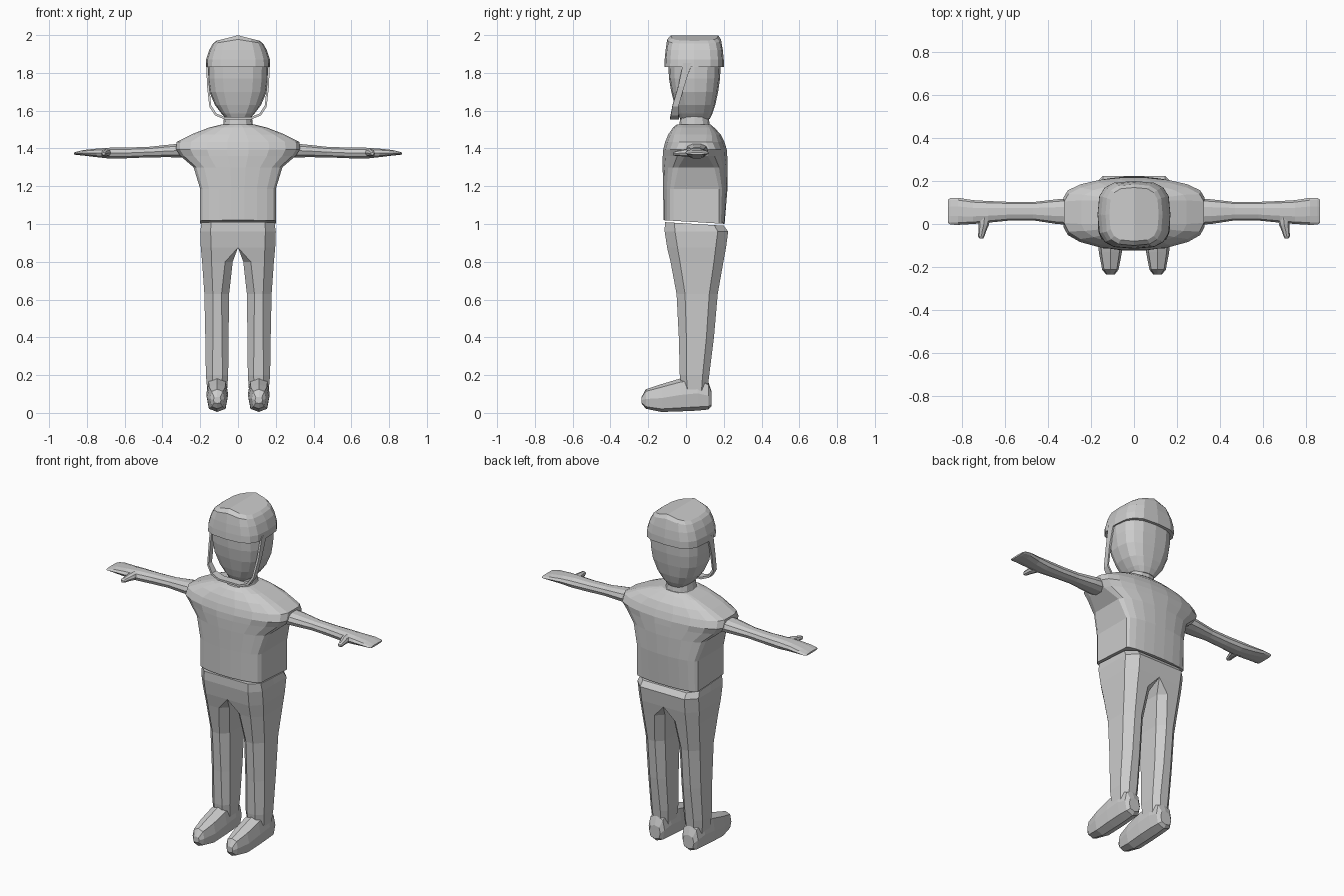
import bpy, bmesh, math
from mathutils import Vector

if "Cube" in bpy.data.objects:
    bpy.data.objects.remove(bpy.data.objects["Cube"])

grey = bpy.data.materials.new("plain grey")
grey.diffuse_color = (0.6, 0.6, 0.6, 1)
grey.use_nodes = True
grey.node_tree.nodes["Principled BSDF"].inputs["Base Color"].default_value = grey.diffuse_color


def oval(ca, cb, ra, rb, n, e):
    """Closed superellipse of n points; e = 2 is round, higher is boxier."""
    pts = []
    for i in range(n):
        c, s = math.cos(math.tau * i / n), math.sin(math.tau * i / n)
        pts.append((ca + ra * math.copysign(abs(c) ** (2 / e), c),
                    cb + rb * math.copysign(abs(s) ** (2 / e), s)))
    return pts


def loft(name, rings, mirror=False):
    """Skin a row of equal rings and close both ends with strips."""
    bm = bmesh.new()
    rows = [[bm.verts.new(p) for p in r] for r in rings]
    n = len(rows[0])
    for a, b in zip(rows, rows[1:]):
        for i in range(n):
            bm.faces.new((a[i], a[(i + 1) % n], b[(i + 1) % n], b[i]))
    for r in (rows[0], rows[-1]):
        for i in range(n // 2):
            quad = [r[i], r[i + 1], r[n - i - 1], r[(n - i) % n]]
            bm.faces.new(list(dict.fromkeys(quad)))
    bmesh.ops.remove_doubles(bm, verts=bm.verts, dist=1e-4)
    bmesh.ops.recalc_face_normals(bm, faces=bm.faces)
    # open the halves where they meet on the centre plane
    seam = [f for f in bm.faces if all(abs(v.co.x) < 1e-5 for v in f.verts)]
    if mirror and seam:
        bmesh.ops.delete(bm, geom=seam, context='FACES')
    me = bpy.data.meshes.new(name)
    bm.to_mesh(me)
    bm.free()
    me.materials.append(grey)
    ob = bpy.data.objects.new(name, me)
    bpy.context.collection.objects.link(ob)
    if mirror:
        ob.modifiers.new("both_sides", 'MIRROR')
    return ob


def upright(rows, n, e):
    """Rings stacked in z from (z, half width, front y, back y)."""
    return [[Vector((x, y, z)) for x, y in
             oval(0, (f + b) / 2, w, (b - f) / 2, n, e)] for z, w, f, b in rows]


# head and neck
loft("head", upright([
    (1.555, .06, -.03, .125), (1.585, .088, -.045, .14), (1.63, .122, -.06, .155),
    (1.70, .152, -.078, .17), (1.77, .162, -.09, .18), (1.86, .163, -.095, .185)], 16, 2.7))
loft("neck", upright([
    (1.49, .10, -.05, .14), (1.53, .078, -.035, .125), (1.60, .07, -.025, .115)], 12, 2.4))

# helmet with a low ridge over the crown
rings = upright([
    (1.83, .17, -.115, .2), (1.87, .169, -.113, .2), (1.92, .153, -.108, .195),
    (1.955, .133, -.1, .185), (1.965, .115, -.08, .17)], 16, 3.2)
for k, lift in ((3, .022), (4, .034)):
    for p in rings[k]:
        p.z += lift * (1 - abs(p.x) / .133)
loft("helmet", rings)

# chin strap: a thin band, from ear to chin to ear
band = [(.163, .008, 1.85, .023), (.158, -.025, 1.73, .016), (.147, -.056, 1.625, .016),
        (.118, -.06, 1.58, .02), (.07, -.06, 1.56, .024)]
band += [(-x, y, z, h) for x, y, z, h in reversed(band)]
rings = []
for x, y, z, h in band:
    out = Vector((x, 0, z - 1.75)).normalized() * .006
    c = Vector((x, y, z))
    d = Vector((0, h, 0))
    rings.append([c + out + d, c - out + d, c - out - d, c + out - d])
loft("chin_strap", rings)

# shirt, flaring into short sleeves
shirt = [(1.01, .2, .12, -.12, .205), (1.185, .2, .12, -.122, .22),
         (1.30, .235, .095, -.125, .222), (1.36, .305, .06, -.125, .22),
         (1.395, .328, .07, -.122, .217), (1.435, .325, .05, -.112, .205),
         (1.475, .245, .055, -.095, .185), (1.51, .155, .055, -.07, .15),
         (1.527, .085, .045, -.05, .13)]
rings = []
for z, w, d, f, b in shirt:
    ring = []
    for i in range(20):
        # side edge, curved back, side edge, curved front
        t = math.pi * (i % 10) / 9
        s = 1 if i < 10 else -1
        side, end = (.055 + d, b) if s > 0 else (.055 - d, f)
        x = s * w * math.cos(t)
        y = side + (end - side) * math.sin(t)
        ring.append(Vector((x, y, z - (.06 * (y - .05) if z < 1.1 else 0))))
    rings.append(ring)
loft("shirt", rings)

# trousers: one half, joined at the hips
legs = [(1.0, 0, .193, -.112, .2, 0, .05), (.96, 0, .2, -.113, .223, 0, .055),
        (.875, 0, .197, -.1, .212, 0, .055), (.80, .028, .19, -.082, .198, .04, .05),
        (.63, .047, .178, -.05, .168, .04, .045), (.40, .05, .173, -.038, .148, .035, .04),
        (.20, .052, .17, -.033, .123, .03, .035), (.09, .06, .16, -.02, .11, .03, .03)]
rings = []
for z, xi, xo, f, b, ci, co in legs:
    xm, ym = (xi + xo) / 2, (f + b) / 2
    pts = [(xo, ym), (xo, b - co), (xo - co, b), (xm, b), (xi + ci, b), (xi, b - ci),
           (xi, ym), (xi, f + ci), (xi + ci, f), (xm, f), (xo - co, f), (xo, f + co)]
    rings.append([Vector((x, y, z - (.06 * (y - .05) if z > .99 else 0))) for x, y in pts])
loft("trousers", rings, True)

# shoes, from toe to heel
shoe = [(-.235, .05, .085, .02), (-.213, .022, .125, .038), (-.13, .005, .152, .054),
        (-.03, .008, .182, .058), (.06, .012, .195, .057), (.118, .018, .165, .052),
        (.135, .035, .115, .036)]
loft("shoe", [[Vector((x, y, z)) for x, z in
               oval(.11, (z0 + z1) / 2, w, (z1 - z0) / 2, 8, 2.8)]
              for y, z0, z1, w in shoe], True)

# arms ending in flat mitten hands
arm = [(.28, -.005, .12, 1.35, 1.43), (.36, .0, .115, 1.352, 1.422),
       (.47, .017, .102, 1.352, 1.41), (.58, .016, .103, 1.347, 1.406),
       (.68, .006, .107, 1.345, 1.405), (.75, .0, .111, 1.353, 1.4),
       (.82, -.004, .122, 1.362, 1.392), (.855, -.003, .122, 1.365, 1.383),
       (.867, .005, .112, 1.368, 1.378)]
loft("arm", [[Vector((x, y, z)) for y, z in
              oval((y0 + y1) / 2, (z0 + z1) / 2, (y1 - y0) / 2, (z1 - z0) / 2, 10, 2.3)]
             for x, y0, y1, z0, z1 in arm], True)

# thumbs
thumb = [(.04, .695, 1.378, .028), (-.005, .7, 1.377, .024), (-.035, .707, 1.375, .018),
         (-.057, .711, 1.373, .015), (-.068, .711, 1.372, .008)]
loft("thumb", [[Vector((x, y, z)) for x, z in oval(cx, cz, r, r * .85, 8, 2)]
               for y, cx, cz, r in thumb], True)
